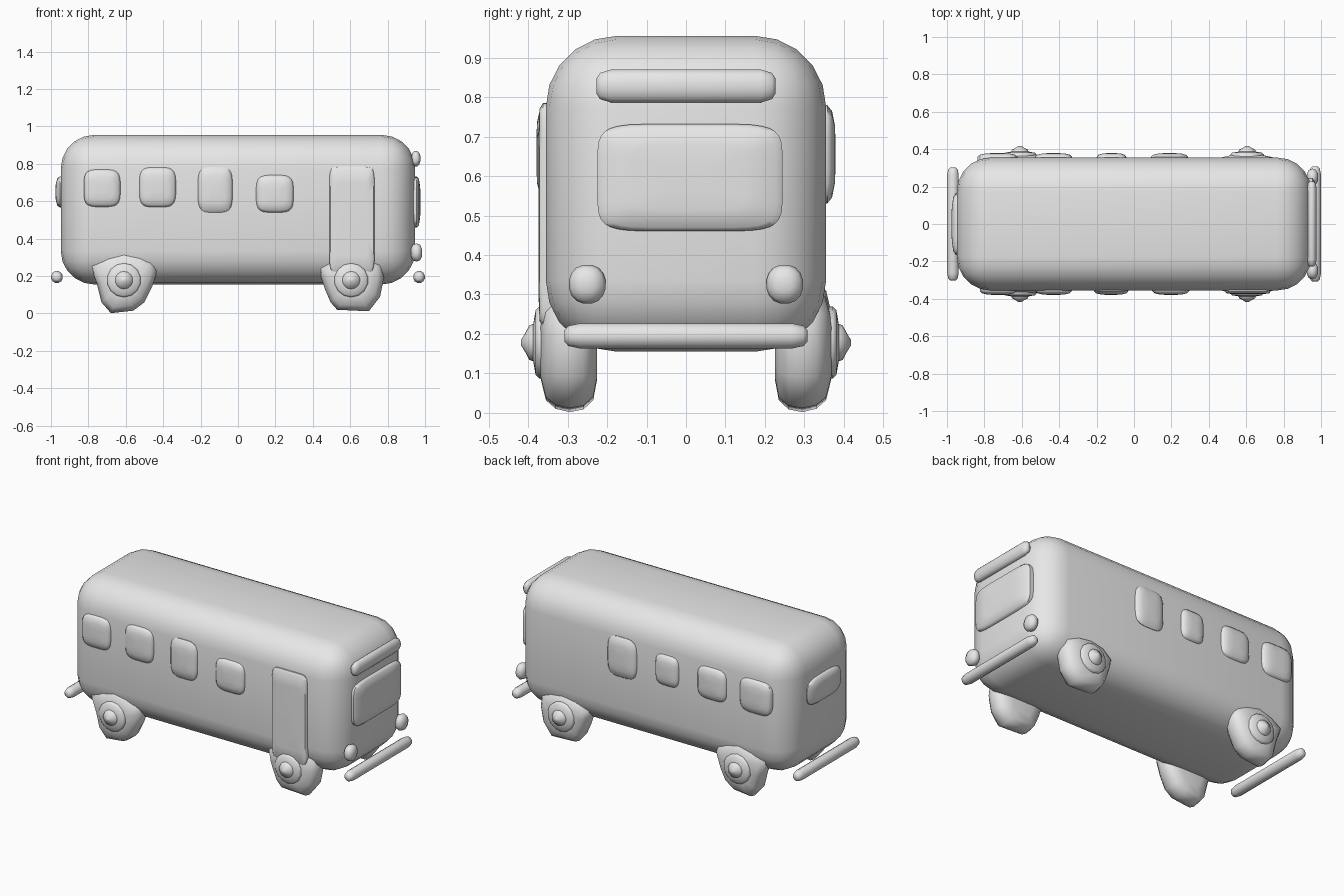
import bpy, bmesh
from math import sin, cos, pi, radians, copysign

cube = bpy.data.objects.get("Cube")
if cube:
    bpy.data.objects.remove(cube, do_unlink=True)

grey = bpy.data.materials.new("plain grey")
grey.use_nodes = True
grey.diffuse_color = (0.8, 0.8, 0.8, 1)
grey.node_tree.nodes["Principled BSDF"].inputs["Base Color"].default_value = (0.8, 0.8, 0.8, 1)


def finish(name, bm, angle):
    bmesh.ops.recalc_face_normals(bm, faces=bm.faces)
    mesh = bpy.data.meshes.new(name)
    bm.to_mesh(mesh)
    bm.free()
    for p in mesh.polygons:
        p.use_smooth = True
    mesh.set_sharp_from_angle(angle=radians(angle))
    mesh.materials.append(grey)
    obj = bpy.data.objects.new(name, mesh)
    bpy.context.collection.objects.link(obj)
    return obj


def superellipse(a, b, power, count=24):
    """Rounded outline; a power of 2 is an ellipse, more is squarer."""
    def f(t):
        return copysign(abs(t) ** (2 / power), t)
    return [(a * f(cos(2 * pi * (i + .5) / count)), b * f(sin(2 * pi * (i + .5) / count)))
            for i in range(count)]


def loft(name, outline, profile, place, angle=50):
    """Stack scaled copies of an outline; place maps (u, v, height) to xyz."""
    bm = bmesh.new()
    rings = [[bm.verts.new(place(u * s, v * s, h)) for u, v in outline] for s, h in profile]
    n = len(outline)
    for low, high in zip(rings, rings[1:]):
        for i in range(n):
            j = (i + 1) % n
            bm.faces.new((low[i], low[j], high[j], high[i]))
    bm.faces.new(rings[0])
    bm.faces.new(rings[-1])
    return finish(name, bm, angle)


def on_side(x, z, side):
    return lambda u, v, h: (x + u, side * h, z + v)


def on_end(y, z, end):
    return lambda u, v, h: (end * h, y + u, z + v)


# Rounded body shell
bm = bmesh.new()
bmesh.ops.create_cube(bm, size=1)
for v in bm.verts:
    v.co.x *= 1.895
    v.co.y *= 0.71
    v.co.z = v.co.z * 0.8 + 0.555
bmesh.ops.bevel(bm, geom=bm.edges[:], offset=0.18, segments=5, profile=0.5, affect='EDGES')
finish("body", bm, 60)

# Side windows: x, z, half width, half height
pane = [(1, .33), (1, .358), (.88, .37), (.6, .377), (.25, .379)]
right_windows = [(-.727, .67, .098, .1), (-.43, .675, .098, .107),
                 (-.122, .662, .093, .122), (.197, .64, .1, .1)]
left_windows = [(-.73, .655, .108, .105), (-.43, .655, .1, .1),
                (-.12, .655, .08, .095), (.19, .655, .1, .125)]
for label, side, windows in (("right", -1, right_windows), ("left", 1, left_windows)):
    for i, (x, z, a, b) in enumerate(windows, 1):
        loft(f"{label}_window_{i}", superellipse(a, b, 4), pane, on_side(x, z, side))

# Passenger door
loft("door", superellipse(.121, .283, 10, 40),
     [(1, .29), (1, .362), (.95, .371), (.7, .374)], on_side(.609, .502, -1))

# Windows at both ends
loft("windshield", superellipse(.235, .136, 6, 32),
     [(1, .92), (1, .955), (.93, .967), (.6, .974), (.25, .976)], on_end(.01, .596, 1))
loft("rear_window", superellipse(.166, .083, 3.5, 32),
     [(1, .92), (1, .953), (.88, .966), (.55, .974), (.25, .976)], on_end(0, .65, -1))

# Headlights
for label, side in (("left", 1), ("right", -1)):
    loft(f"{label}_headlight", superellipse(.047, .05, 2.2, 16),
         [(.4, .925), (.85, .935), (1, .955), (.85, .973), (.4, .984)],
         on_end(side * .25, .326, 1))


# Rounded bars across the ends
def bar(name, x, z, rx, rz, half, tip):
    sizes = [(.45, 1), (.8, 1 - tip * .25), (1, 1 - tip)]
    profile = [(s, -h * half) for s, h in sizes] + [(s, h * half) for s, h in reversed(sizes)]
    loft(name, superellipse(rx, rz, 2, 12), profile,
         lambda u, v, h: (x + u, h, z + v))


bar("front_bumper", .968, .195, .032, .033, .308, .13)
bar("rear_bumper", -.968, .195, .032, .033, .302, .13)
bar("destination_sign", .951, .828, .026, .043, .227, .16)

# Lumpy tyres, with hub caps standing out from them
rear_tyre = [(-.18, .09), (-.1, .14), (0, .17), (.1, .145), (.16, .11), (.18, .06), (.15, -.03),
             (.11, -.11), (.05, -.155), (-.07, -.168), (-.12, -.11), (-.145, -.01)]
front_tyre = [(-.17, .075), (-.1, .13), (0, .15), (.1, .135), (.165, .095), (.175, .02),
              (.155, -.08), (.095, -.158), (-.075, -.15), (-.11, -.11), (-.14, -.04), (-.16, .02)]
tread = [(.5, .225), (.82, .235), (.96, .26), (1, .295), (.95, .33), (.82, .355), (.5, .368)]
cap = [(1, .34), (1, .372), (.9, .381), (.52, .387), (.48, .397), (.25, .408), (.08, .418)]
for end, x, outline in (("rear", -.61, rear_tyre), ("front", .605, front_tyre)):
    for label, side in (("left", 1), ("right", -1)):
        loft(f"{end}_{label}_tyre", outline, tread, on_side(x, .17, side), 65)
        loft(f"{end}_{label}_hub", superellipse(.091, .091, 2, 14), cap,
             on_side(x, .178, side))
